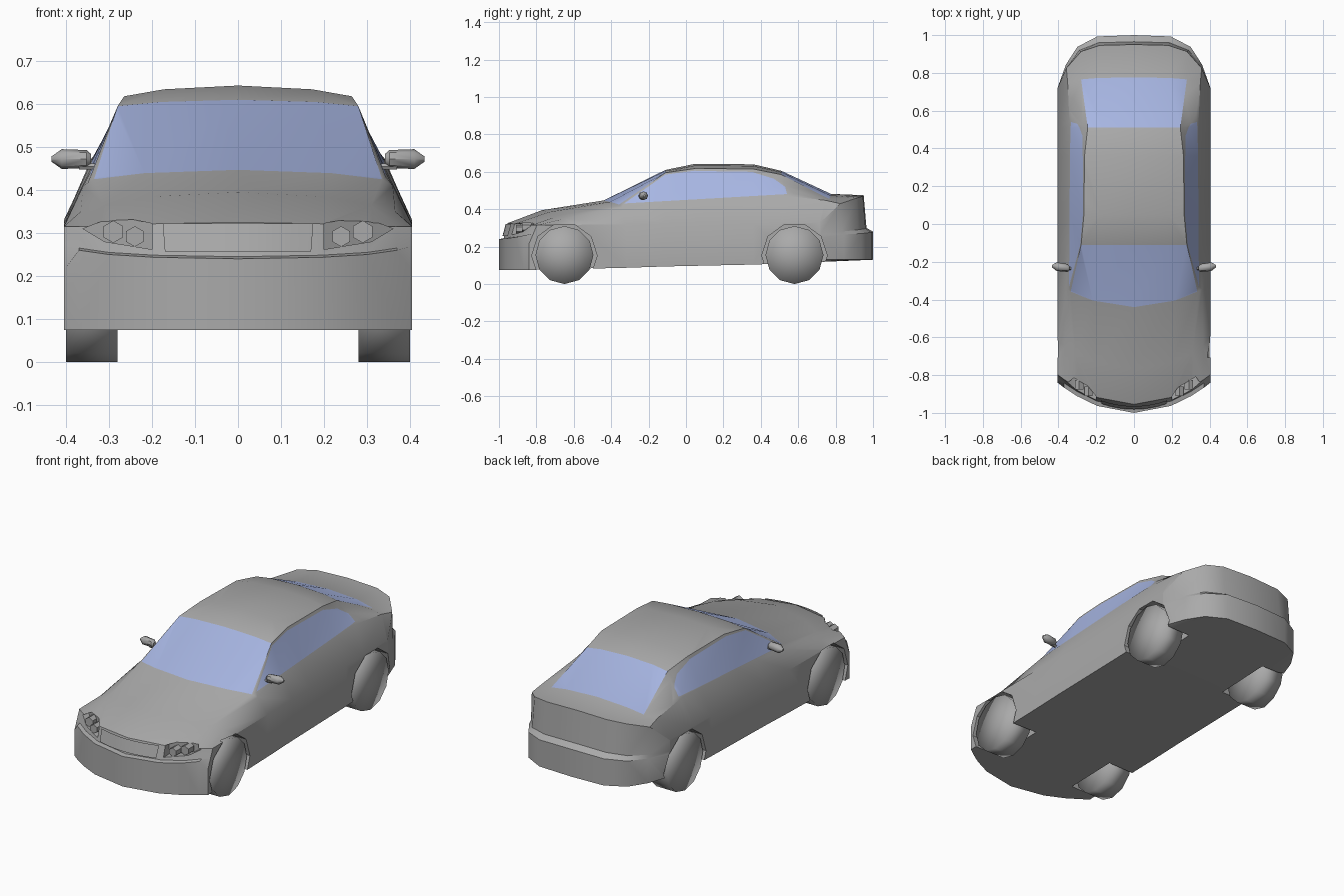
import bpy
import bmesh
import math
from mathutils import Vector, Matrix

if "Cube" in bpy.data.objects:
    bpy.data.objects.remove(bpy.data.objects["Cube"])


def material(name, colour):
    mat = bpy.data.materials.new(name)
    mat.use_nodes = True
    mat.diffuse_color = colour
    mat.node_tree.nodes["Principled BSDF"].inputs["Base Color"].default_value = colour
    return mat


paint = material("grey paint", (0.4, 0.4, 0.4, 1))
glass = material("blue glass", (0.39, 0.47, 0.77, 1))


def finish(name, bm, smooth_angle=None):
    """Turn a bmesh into a smooth-shaded object."""
    bmesh.ops.recalc_face_normals(bm, faces=bm.faces)
    mesh = bpy.data.meshes.new(name)
    bm.to_mesh(mesh)
    bm.free()
    obj = bpy.data.objects.new(name, mesh)
    bpy.context.collection.objects.link(obj)
    mesh.materials.append(paint)
    mesh.materials.append(glass)
    shade(obj, smooth_angle)
    return obj


def shade(obj, angle=None):
    bpy.ops.object.select_all(action="DESELECT")
    obj.select_set(True)
    bpy.context.view_layer.objects.active = obj
    if angle is None:
        bpy.ops.object.shade_smooth()
    else:
        bpy.ops.object.shade_smooth_by_angle(angle=math.radians(angle))


def along(keys, y):
    """Piecewise linear value along the length of the car."""
    for (a, va), (b, vb) in zip(keys, keys[1:]):
        if y <= b:
            return va + (vb - va) * (y - a) / (b - a)
    return keys[-1][1]


def cylinder(bm, centre, radius, length, sides, axis):
    turn = Matrix.Rotation(math.pi / 2, 4, axis)
    fan = bmesh.ops.create_cone(bm, cap_ends=True, cap_tris=True, segments=sides,
                                radius1=radius, radius2=radius, depth=length)
    bmesh.ops.transform(bm, matrix=Matrix.Translation(centre) @ turn, verts=fan["verts"])


def loft(bm, rings):
    """Skin a list of closed vertex rings."""
    for r, s in zip(rings, rings[1:]):
        for i in range(len(r)):
            j = (i + 1) % len(r)
            bm.faces.new((r[i], r[j], s[j], s[i]))


# Body: y, roofline height, then x and z of the edge of the upper surface
HALF = 0.405
stations = [(-1, .24, .3, .25), (-.975, .245, .3, .255), (-.955, .325, .3, .315),
            (-.77, .395, .31, .365), (-.44, .447, .335, .425), (-.11, .61, .28, .595),
            (.05, .643, .265, .618), (.36, .64, .262, .615), (.51, .605, .245, .585),
            (.775, .482, .28, .455), (.95, .475, .28, .46), (.965, .3, .29, .29),
            (1, .28, .3, .27)]
sill = [(-1, .075), (.4, .105), (1, .13)]
belt = [(-.975, .27), (-.955, .315), (.95, .33), (.965, .27), (1, .25)]
shoulder_x = [(-1, .37), (-.44, .36), (-.3, .345), (.5, .34), (1, .36)]
shoulder_z = [(-1, .26), (-.975, .265), (-.955, .315), (-.77, .35), (-.44, .41),
              (-.11, .44), (.5, .475), (.95, .43), (.965, .28), (1, .265)]
nose_bend = [(-1, .16), (-.77, .15), (-.44, .12), (-.11, 0), (1, 0)]
tail_bend = [(-1, 0), (.51, 0), (.775, .06), (1, .28)]

bm = bmesh.new()
rings = []
for y, top, edge_x, edge_z in stations:
    half = [(0, top), (edge_x * .65, edge_z + .65 * (top - edge_z)), (edge_x, edge_z),
            (along(shoulder_x, y), along(shoulder_z, y)), (HALF, along(belt, y))]
    half += [(x, along(sill, y)) for x, z in reversed(half)]
    outline = half + [(-x, z) for x, z in reversed(half[1:-1])]
    ring = []
    for x, z in outline:
        f = abs(x) / HALF
        bend = along(nose_bend, y) * f ** 2 - along(tail_bend, y) * f ** 5
        ring.append(bm.verts.new((x, y + bend, z)))
    rings.append(ring)
loft(bm, rings)
for ring in (rings[0], rings[-1]):
    n = len(ring)
    for i in range(4):
        bm.faces.new((ring[i], ring[i + 1], ring[8 - i], ring[9 - i]))
        a, b = -i % n, n - i - 1
        bm.faces.new((ring[a], ring[b], ring[10 + i], ring[9 + i]))
bmesh.ops.recalc_face_normals(bm, faces=bm.faces)

# Windscreen and rear window follow the rows of the loft
bm.faces.ensure_lookup_table()
count = len(rings[0])
for row in (4, 8):
    for column in (0, 1, count - 2, count - 1):
        bm.faces[row * count + column].material_index = 1

# Side windows are cut along their outline
window = [(-.33, .431), (-.11, .585), (.04, .605), (.35, .6), (.47, .563),
          (.53, .52), (.54, .481)]
planes = []
for i, (y, z) in enumerate(window):
    y2, z2 = window[(i + 1) % len(window)]
    planes.append((Vector((0, y, z)), Vector((0, z - z2, y2 - y)).normalized()))


def cabin_sides():
    return [f for f in bm.faces if abs(f.normal.x) > .5 and f.calc_center_median().z > .42
            and abs(f.calc_center_median().y) < .7]


for point, normal in planes:
    faces = cabin_sides()
    geom = set(faces) | {e for f in faces for e in f.edges} | {v for f in faces for v in f.verts}
    bmesh.ops.bisect_plane(bm, geom=list(geom), plane_co=point, plane_no=normal, dist=.0005)
for f in cabin_sides():
    middle = f.calc_center_median()
    if all((middle - p).dot(n) < .001 for p, n in planes):
        f.material_index = 1
body = finish("body", bm)

# Wheel arches and headlight pockets are carved from the body
WHEELS = [(side, y) for side in (-1, 1) for y in (-.65, .58)]
bm = bmesh.new()
for side, y in WHEELS:
    cylinder(bm, (side * .355, y, .152), .175, .21, 10, "Y")
arch_cutter = finish("arch_cutter", bm)

pocket = [(.2, .262), (.2, .322), (.285, .34), (.36, .31), (.31, .28)]
bm = bmesh.new()
for side in (-1, 1):
    front = [bm.verts.new((side * x, -1.1, z)) for x, z in pocket]
    back = [bm.verts.new((side * x, -1.005 + .6 * x, z)) for x, z in pocket]
    loft(bm, [front, back])
    bm.faces.new(front)
    bm.faces.new(back)
pocket_cutter = finish("pocket_cutter", bm)

for cutter in (arch_cutter, pocket_cutter):
    cutter.hide_render = True
    cut = body.modifiers.new(cutter.name, "BOOLEAN")
    cut.object = cutter
    cut.operation = "DIFFERENCE"
    cut.solver = "EXACT"
    bpy.context.view_layer.objects.active = body
    bpy.ops.object.modifier_apply(modifier=cut.name)
    bpy.data.objects.remove(cutter)
shade(body, 32)

# Wheels
for side, y in WHEELS:
    bm = bmesh.new()
    cylinder(bm, (side * .34, y, .155), .155, .12, 12, "Y")
    finish(("left" if side > 0 else "right") + ("_front" if y < 0 else "_rear") + "_wheel", bm)

for side, label in ((1, "left"), (-1, "right")):
    # Headlamps sit inside the pockets
    bm = bmesh.new()
    cylinder(bm, (side * .29, -.852, .303), .026, .05, 6, "X")
    cylinder(bm, (side * .24, -.885, .292), .024, .05, 6, "X")
    finish(label + "_headlamps", bm, 30)

    # Door mirror: a tapered shell on a short arm
    bm = bmesh.new()
    shell = []
    for x, r in ((.342, .012), (.352, .021), (.41, .023), (.434, .006)):
        shell.append([bm.verts.new((side * x, -.275 + .12 * x + r * math.cos(a), .472 + r * math.sin(a)))
                      for a in (math.tau * k / 8 for k in range(8))])
    loft(bm, shell)
    bm.faces.new(shell[0])
    bm.faces.new(shell[-1])
    cylinder(bm, (side * .345, -.235, .455), .008, .05, 6, "Y")
    finish(label + "_mirror", bm, 40)

# Grille: a thin curved plate across the nose
bm = bmesh.new()
rows = []
for y, z, w in ((-.981, .257, .17), (-.964, .322, .175)):
    xs = [w * k / 4 for k in range(-4, 5)]
    rows.append([bm.verts.new((x, y + .16 * (x / HALF) ** 2, z)) for x in xs])
for i in range(8):
    bm.faces.new((rows[0][i], rows[0][i + 1], rows[1][i + 1], rows[1][i]))
finish("grille_panel", bm, 30)
